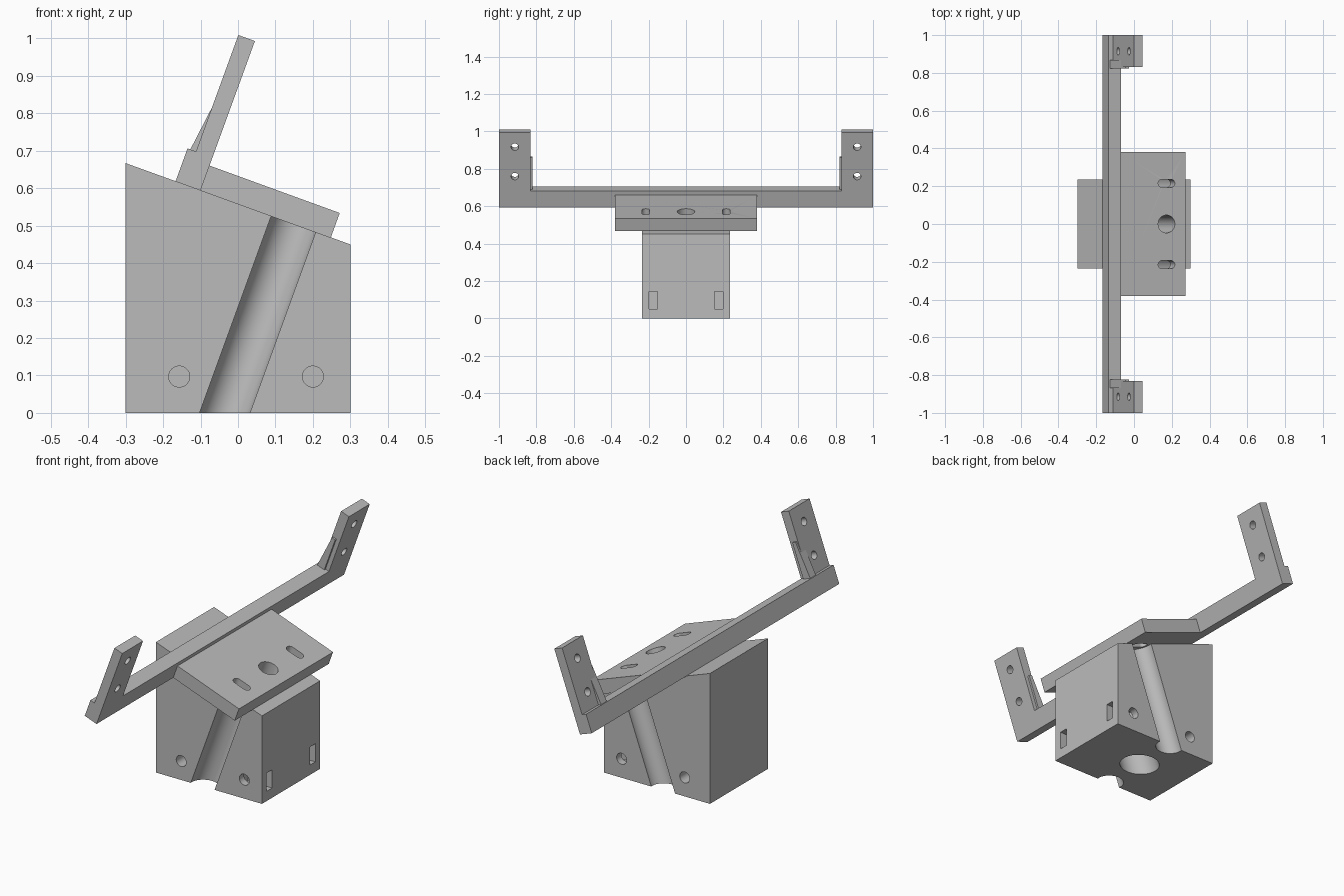
import bpy, bmesh, math
from mathutils import Matrix, Vector

old = bpy.data.objects.get("Cube")
if old:
    bpy.data.objects.remove(old, do_unlink=True)

grey = bpy.data.materials.new("plain grey")
grey.use_nodes = True
colour = (0.5, 0.5, 0.5, 1)
grey.diffuse_color = colour
grey.node_tree.nodes["Principled BSDF"].inputs["Base Color"].default_value = colour

HALF = 0.235            # half depth of the base block
TILT = Matrix.Translation((-0.167, 0, 0.618)) @ Matrix.Rotation(math.radians(20), 4, 'Y')
FLAT = Matrix.Identity(4)


def finish(name, bm, frame):
    bm.transform(frame)
    bmesh.ops.recalc_face_normals(bm, faces=bm.faces[:])
    mesh = bpy.data.meshes.new(name)
    bm.to_mesh(mesh)
    bm.free()
    mesh.materials.append(grey)
    obj = bpy.data.objects.new(name, mesh)
    bpy.context.collection.objects.link(obj)
    return obj


def prism(name, outline, y0, y1, frame=FLAT):
    """Extrude an x-z outline from y0 to y1."""
    bm = bmesh.new()
    face = bm.faces.new([bm.verts.new((x, y0, z)) for x, z in outline])
    ext = bmesh.ops.extrude_face_region(bm, geom=[face])
    moved = [g for g in ext["geom"] if isinstance(g, bmesh.types.BMVert)]
    bmesh.ops.translate(bm, verts=moved, vec=(0, y1 - y0, 0))
    return finish(name, bm, frame)


def box(name, x, y, z, frame=FLAT):
    return prism(name, [(x[0], z[0]), (x[1], z[0]), (x[1], z[1]), (x[0], z[1])], *y, frame)


def rod(centre, axis, radius, length, frame=FLAT):
    """Cylinder cutter centred on a point and running along an axis."""
    bm = bmesh.new()
    turn = Vector(axis).to_track_quat('Z', 'Y').to_matrix().to_4x4()
    bmesh.ops.create_cone(bm, cap_ends=True, segments=48, radius1=radius, radius2=radius,
                          depth=length, matrix=Matrix.Translation(centre) @ turn)
    return finish("cutter", bm, frame)


def cut(obj, cutters):
    for cutter in cutters:
        mod = obj.modifiers.new("cut", 'BOOLEAN')
        mod.operation, mod.solver, mod.object = 'DIFFERENCE', 'EXACT', cutter
        with bpy.context.temp_override(object=obj, active_object=obj):
            bpy.ops.object.modifier_apply(modifier=mod.name)
        bpy.data.objects.remove(cutter, do_unlink=True)
    bpy.ops.object.select_all(action='DESELECT')
    obj.select_set(True)
    bpy.context.view_layer.objects.active = obj
    bpy.ops.object.shade_smooth_by_angle(angle=math.radians(30))


# Base block with slanted top
block = prism("base_block", [(-0.3, 0), (0.3, 0), (0.3, 0.45), (-0.3, 0.667)], -HALF, HALF)
AXIS_U = 0.335          # shared position of the tilted bores and plate holes
cutters = [
    rod((AXIS_U, 0, -0.5), (0, 0, 1), 0.047, 1.4, TILT),     # narrow bore
    rod((AXIS_U, 0, -0.65), (0, 0, 1), 0.092, 0.7, TILT),    # wide lower bore
]
for side in (-1, 1):
    cutters.append(rod((AXIS_U, side * 0.225, -0.3), (0, 0, 1), 0.064, 1.6, TILT))  # groove
    for x in (-0.157, 0.2):                                                        # screw holes
        cutters.append(rod((x, side * HALF, 0.097), (0, 1, 0), 0.028, 0.16))
    y = side * 0.175                                                               # nut slots
    cutters.append(box("cutter", (0.165, 0.4), (y - 0.022, y + 0.022), (0.05, 0.143)))
cut(block, cutters)

# Tilted mounting plate with centre hole and two slots
plate = box("mounting_plate", (0.071, 0.441), (-0.38, 0.38), (0, 0.071), TILT)
cutters = [rod((AXIS_U, 0, 0), (0, 0, 1), 0.047, 0.4, TILT)]
for side in (-1, 1):
    y, r, reach = side * 0.215, 0.021, 0.026
    for end in (-1, 1):
        cutters.append(rod((AXIS_U + end * reach, y, 0), (0, 0, 1), r, 0.4, TILT))
    cutters.append(box("cutter", (AXIS_U - reach, AXIS_U + reach), (y - r, y + r), (-0.2, 0.2), TILT))
cut(plate, cutters)

# Long cross bar
box("cross_bar", (0, 0.071), (-1, 1), (0, 0.094), TILT)

# Upright arms with two holes each, and their stiffening ribs
for side, label in ((-1, "front"), (1, "back")):
    arm = box(label + "_arm", (0.024, 0.071), sorted((side * 0.832, side)), (0.094, 0.425), TILT)
    cut(arm, [rod((0.05, side * 0.915, n), (1, 0, 0), 0.02, 0.3, TILT) for n in (0.176, 0.343)])
    prism(label + "_rib", [(0.008, 0.094), (0.05, 0.094), (0.05, 0.275), (0.031, 0.275)],
          *sorted((side * 0.822, side * 0.868)), TILT)
